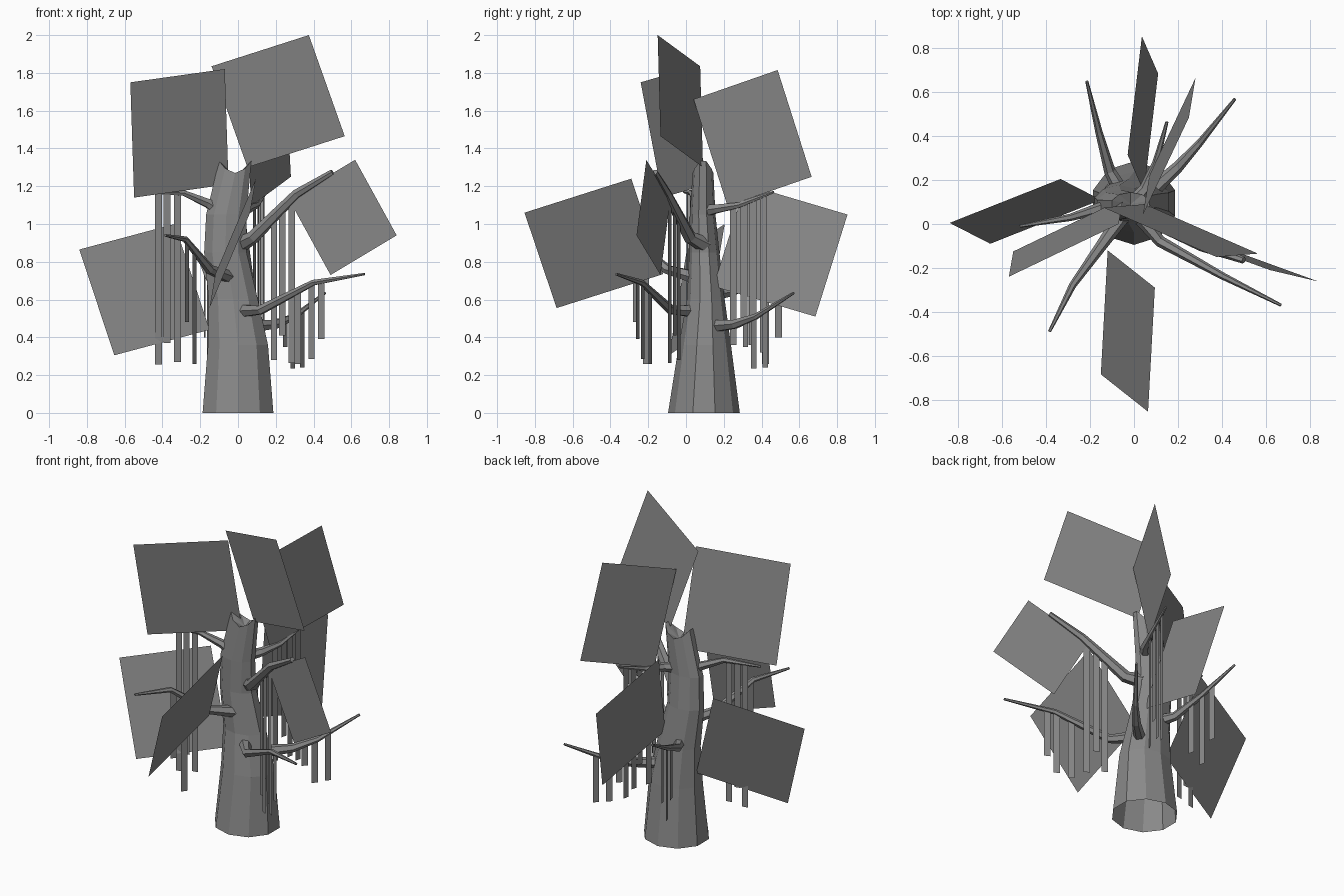
import bpy
import bmesh
from math import cos, sin, pi
from mathutils import Vector

cube = bpy.data.objects.get("Cube")
if cube:
    bpy.data.objects.remove(cube, do_unlink=True)

grey = bpy.data.materials.new("plain grey")
grey.use_nodes = True
grey.diffuse_color = (0.25, 0.25, 0.25, 1)
grey.node_tree.nodes["Principled BSDF"].inputs["Base Color"].default_value = grey.diffuse_color


def finish(name, bm, recalc=True):
    """Turn a bmesh into a flat shaded object."""
    if recalc:
        bmesh.ops.recalc_face_normals(bm, faces=bm.faces)
    mesh = bpy.data.meshes.new(name)
    bm.to_mesh(mesh)
    bm.free()
    mesh.materials.append(grey)
    obj = bpy.data.objects.new(name, mesh)
    bpy.context.collection.objects.link(obj)
    return obj


def loft(bm, rings):
    """Bridge neighbouring rings of points with quads and return the vertices."""
    rows = [[bm.verts.new(p) for p in ring] for ring in rings]
    for low, high in zip(rows, rows[1:]):
        for i in range(len(low)):
            j = (i + 1) % len(low)
            bm.faces.new((low[i], low[j], high[j], high[i]))
    return rows


def trunk(name, sections, sides=10):
    """Bent trunk with an open foot and a notched, hollowed top."""
    angles = [2 * pi * (i + 0.5) / sides for i in range(sides)]
    rings = [[Vector((x + rx * cos(a), y + ry * sin(a), z)) for a in angles]
             for x, y, z, rx, ry in sections]
    for point, a in zip(rings[-1], angles):
        point.z += 0.07 * abs(cos(a)) ** 2
    bm = bmesh.new()
    rows = loft(bm, rings)
    x, y, z = sections[-1][:3]
    hollow = bm.verts.new((x, y, z - 0.02))
    for i, v in enumerate(rows[-1]):
        bm.faces.new((v, rows[-1][(i + 1) % sides], hollow))
    finish(name, bm)


def branch(name, path, thick=0.036, tip=0.007, strips=(), sides=6):
    """Tapered bent limb, with flat strips hanging at (place, lower end)."""
    pts = [Vector(p) for p in path]
    last = len(pts) - 1
    rings = []
    for k, p in enumerate(pts):
        along = (pts[min(k + 1, last)] - pts[max(k - 1, 0)]).normalized()
        side = along.cross(Vector((0, 0, 1))).normalized()
        up = side.cross(along)
        r = thick + (tip - thick) * k / last
        rings.append([p + r * (side * cos(2 * pi * i / sides) + up * sin(2 * pi * i / sides))
                      for i in range(sides)])
    bm = bmesh.new()
    rows = loft(bm, rings)
    bm.faces.new(rows[0])
    bm.faces.new(rows[-1])
    finish(name, bm)

    for number, (place, bottom) in enumerate(strips):
        k = int(place)
        top = pts[k].lerp(pts[k + 1], place - k)
        half = pts[k + 1] - pts[k]
        half.z = 0
        half = half.normalized() * 0.019
        drop = Vector((0, 0, bottom - top.z))
        bm = bmesh.new()
        bm.faces.new([bm.verts.new(p) for p in
                      (top - half, top + half, top + half + drop, top - half + drop)])
        finish(f"{name}_strip_{number}", bm, False)


def leaf_sheet(name, a, b, c):
    """Flat square sheet from three neighbouring corners."""
    a, b, c = Vector(a), Vector(b), Vector(c)
    bm = bmesh.new()
    bm.faces.new([bm.verts.new(p) for p in (a, b, c, a + c - b)])
    finish(name, bm, False)


# Trunk: centre, height and half widths of each section
trunk("trunk", [
    (0, 0.095, 0, 0.197, 0.19),
    (0, 0.1, 0.36, 0.167, 0.138),
    (-0.025, 0.105, 0.6, 0.137, 0.1),
    (-0.067, 0.097, 0.85, 0.118, 0.08),
    (-0.062, 0.088, 1.05, 0.112, 0.068),
    (-0.015, 0.09, 1.27, 0.09, 0.055),
])

# Branches, from root to tip
branch("front_right_branch",
       [(-0.05, 0.04, 0.72), (-0.15, -0.1, 0.76), (-0.28, -0.28, 0.92), (-0.385, -0.49, 0.94)],
       strips=[(1.62, 0.26), (1.92, 0.48)])
branch("front_left_branch",
       [(0.03, 0.03, 0.54), (0.12, -0.08, 0.545), (0.4, -0.235, 0.69), (0.67, -0.37, 0.735)],
       strips=[(1.7, 0.26), (1.96, 0.285), (2.15, 0.39)])
branch("upper_left_branch",
       [(0.01, 0.1, 0.89), (0.08, 0.02, 0.93), (0.31, -0.1, 1.16), (0.5, -0.165, 1.275)],
       thick=0.045, tip=0.016, strips=[(1.48, 0.28), (1.67, 0.41), (1.89, 0.265)])
branch("upper_right_branch",
       [(-0.07, 0.09, 1.05), (-0.16, 0.07, 1.11), (-0.29, 0.03, 1.165), (-0.52, -0.01, 1.17)],
       strips=[(2.13, 0.27), (2.37, 0.37), (2.57, 0.255)])
branch("back_left_branch",
       [(0.08, 0.15, 0.46), (0.2, 0.26, 0.47), (0.3, 0.37, 0.51), (0.46, 0.57, 0.635)],
       strips=[(1.5, 0.35), (1.9, 0.235), (2.25, 0.24)])
branch("upper_back_branch",
       [(0, 0.1, 1.07), (0.05, 0.16, 1.08), (0.1, 0.28, 1.1), (0.15, 0.465, 1.17)],
       strips=[(1.75, 0.36), (2.15, 0.5), (2.4, 0.36), (2.7, 0.32)])
branch("back_right_branch",
       [(-0.06, 0.15, 0.63), (-0.11, 0.24, 0.64), (-0.16, 0.42, 0.72), (-0.215, 0.65, 0.84)],
       strips=[(1.6, 0.36), (2, 0.26), (2.3, 0.4)])

# Large flat leaf sheets
leaf_sheet("top_right_leaf", (-0.57, -0.24, 1.75), (-0.07, 0, 1.82), (-0.05, 0.115, 1.21))
leaf_sheet("top_left_leaf", (0.375, -0.15, 2), (0.565, -0.135, 1.465), (0.05, 0.09, 1.3))
leaf_sheet("top_back_leaf", (0.04, 0.04, 1.66), (0.25, 0.485, 1.815), (0.28, 0.665, 1.25))
leaf_sheet("lower_right_leaf", (-0.84, 0.005, 0.865), (-0.655, -0.09, 0.305), (-0.15, 0.11, 0.44))
leaf_sheet("left_leaf", (0.62, -0.21, 1.34), (0.84, -0.262, 0.94), (0.49, -0.135, 0.73))
leaf_sheet("front_leaf", (0.064, -0.855, 1.06), (0.095, -0.29, 1.24), (-0.12, -0.12, 0.735))
leaf_sheet("back_leaf", (0.036, 0.855, 1.05), (0.11, 0.685, 0.51), (0.045, 0.145, 0.67))
